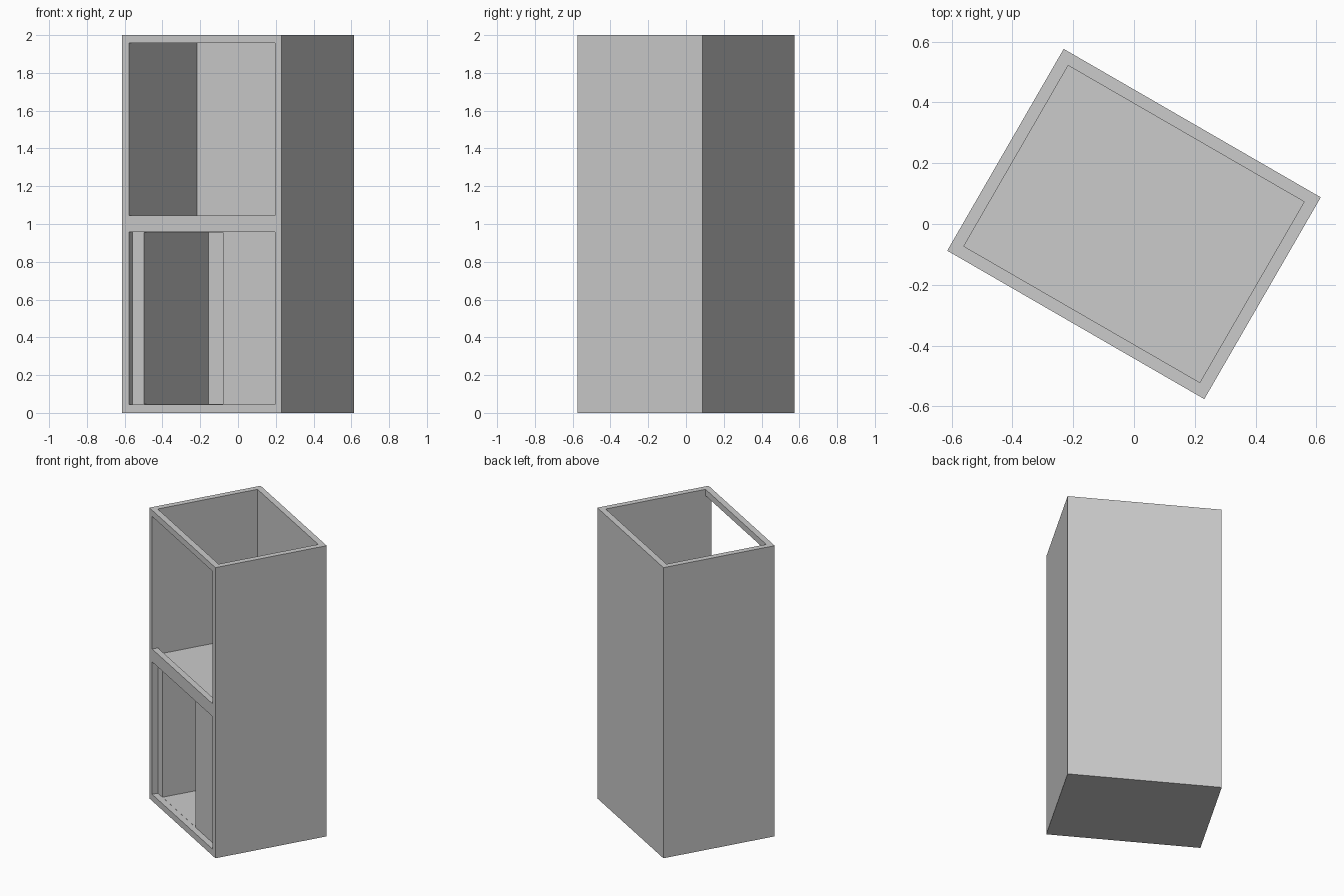
import bpy, bmesh, math
from mathutils import Matrix

if "Cube" in bpy.data.objects:
    bpy.data.objects.remove(bpy.data.objects["Cube"])

W, D, H = 0.976, 0.766, 2.0      # width, depth, height
T = 0.04                         # wall thickness
TURN = math.radians(-30)         # the cabinet stands turned on its base


def box(name, u, v, z):
    """Box spanning u (across the front), v (front to back) and z."""
    bm = bmesh.new()
    bmesh.ops.create_cube(bm, size=1)
    size = [b - a for a, b in (u, v, z)]
    mid = ((u[0] + u[1] - W) / 2, (v[0] + v[1] - D) / 2, (z[0] + z[1]) / 2)
    bm.transform(Matrix.Translation(mid) @ Matrix.Diagonal((*size, 1)))
    mesh = bpy.data.meshes.new(name)
    bm.to_mesh(mesh)
    bm.free()
    ob = bpy.data.objects.new(name, mesh)
    bpy.context.collection.objects.link(ob)
    return ob


# solid cabinet body
cabinet = box("cabinet", (0, W), (0, D), (0, H))

# hollow spaces: open-topped upper room, lower alcove, two front windows
frame = (T + 0.002, W - T - 0.002)
cutters = [
    box("upper_room_cutter", (T, W - T), (T, D - T), (1.0, H + 0.1)),
    box("upper_window_cutter", frame, (-0.1, 0.1), (1.045, 1.957)),
    box("lower_window_cutter", frame, (-0.1, T), (0.045, 0.957)),
    box("lower_alcove_cutter", (0.11, 0.595), (T - 0.02, D - T), (0.046, 0.956)),
]
for c in cutters:
    m = cabinet.modifiers.new(c.name, 'BOOLEAN')
    m.operation, m.solver, m.object = 'DIFFERENCE', 'EXACT', c

# bake the cuts, drop the cutters and turn the cabinet
bpy.context.view_layer.update()
dg = bpy.context.evaluated_depsgraph_get()
result = bpy.data.meshes.new_from_object(cabinet.evaluated_get(dg))
cabinet.modifiers.clear()
cabinet.data = result
for c in cutters:
    bpy.data.objects.remove(c)
cabinet.rotation_euler.z = TURN
